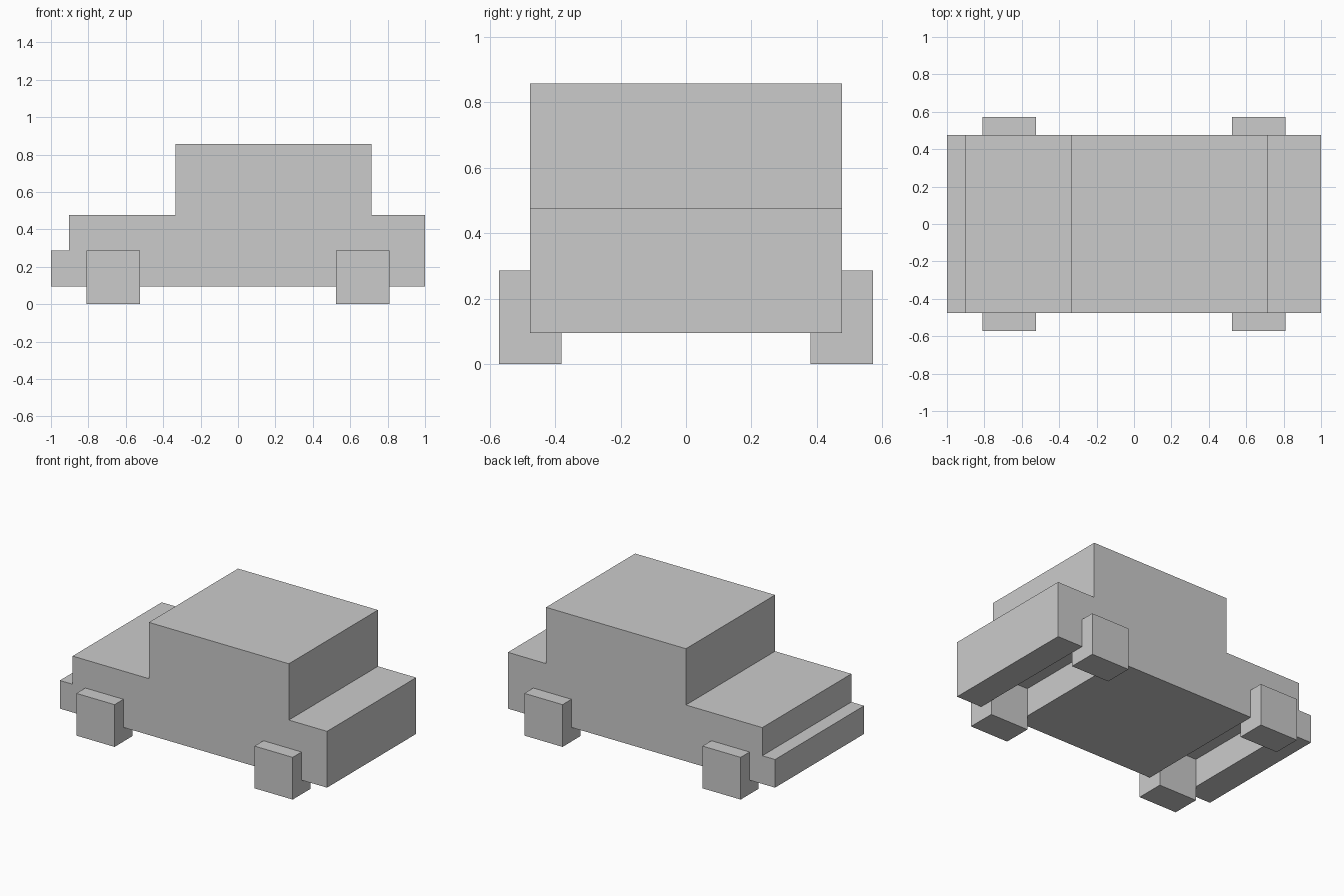
import bpy, bmesh

if "Cube" in bpy.data.objects:
    bpy.data.objects.remove(bpy.data.objects["Cube"])

U = 2 / 21  # the model sits on a grid of 21 cells along its length


def new_object(name, bm):
    bmesh.ops.recalc_face_normals(bm, faces=bm.faces[:])
    mesh = bpy.data.meshes.new(name)
    bm.to_mesh(mesh)
    bm.free()
    obj = bpy.data.objects.new(name, mesh)
    bpy.context.collection.objects.link(obj)
    return obj


def extruded_profile(name, points, y0, y1):
    """Extrude an x-z outline, given in grid cells, from y0 to y1."""
    bm = bmesh.new()
    face = bm.faces.new([bm.verts.new((x * U, y0 * U, z * U)) for x, z in points])
    ext = bmesh.ops.extrude_face_region(bm, geom=[face])
    verts = [g for g in ext["geom"] if isinstance(g, bmesh.types.BMVert)]
    bmesh.ops.translate(bm, verts=verts, vec=(0, (y1 - y0) * U, 0))
    return new_object(name, bm)


# Body: bumper step, bonnet, cabin, boot, and full-width wheel wells underneath
body = [(-10.5, 1), (-10.5, 3), (-9.5, 3), (-9.5, 5), (-3.5, 5), (-3.5, 9),
        (7.5, 9), (7.5, 5), (10.5, 5), (10.5, 1),
        (8.5, 1), (8.5, 3), (5.5, 3), (5.5, 1),
        (-5.5, 1), (-5.5, 3), (-8.5, 3), (-8.5, 1)]
extruded_profile("car_body", body, -5, 5)

# Wheels: square blocks, half sunk into the body sides
for end, x in (("front", -7), ("rear", 7)):
    outline = [(x - 1.5, 0), (x - 1.5, 3), (x + 1.5, 3), (x + 1.5, 0)]
    for side, y in (("near", -5), ("far", 5)):
        extruded_profile(f"{end}_wheel_{side}", outline, y - 1, y + 1)
